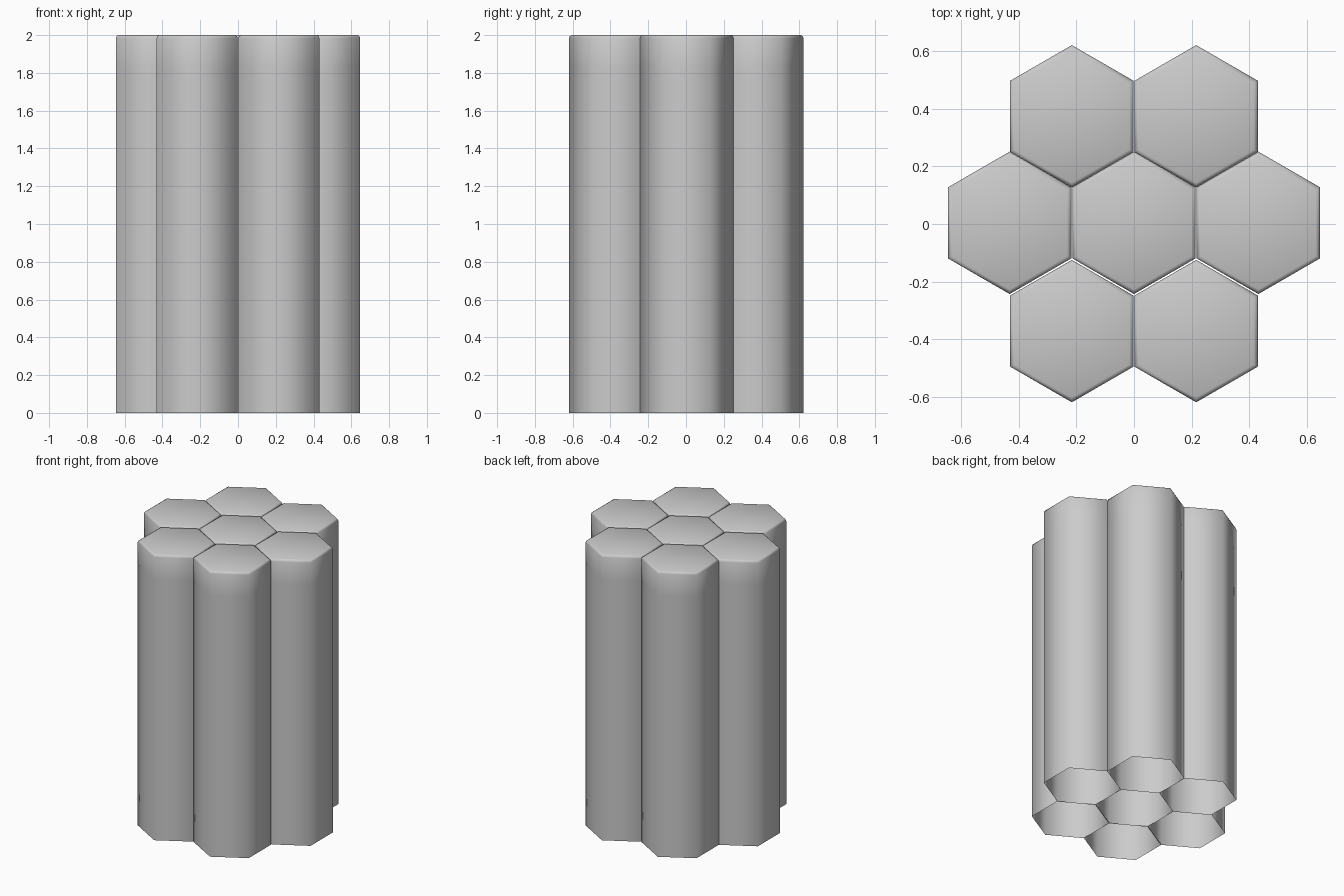
import bpy, bmesh
from math import sin, cos, pi

if "Cube" in bpy.data.objects:
    bpy.data.objects.remove(bpy.data.objects["Cube"])

R, H = 0.2475, 2.0
PITCH = 0.4325
# (radius, height) rings: open foot, support loop, softened top rim
RINGS = [(R, 0), (R, H - 0.17), (R, H - 0.016), (R - 0.005, H - 0.005), (R - 0.016, H)]


def hex_column(name, x, y):
    bm = bmesh.new()
    loops = []
    for r, z in RINGS:
        loops.append([bm.verts.new((r * cos(pi / 6 + k * pi / 3),
                                    r * sin(pi / 6 + k * pi / 3), z)) for k in range(6)])
    for a, b in zip(loops, loops[1:]):
        for k in range(6):
            j = (k + 1) % 6
            bm.faces.new((a[k], a[j], b[j], b[k]))
    bm.faces.new(loops[-1])  # top cap; the foot stays open
    for f in bm.faces:
        f.smooth = True
    mesh = bpy.data.meshes.new(name)
    bm.to_mesh(mesh)
    bm.free()
    ob = bpy.data.objects.new(name, mesh)
    ob.location = (x, y, 0)
    bpy.context.collection.objects.link(ob)


# Honeycomb cluster: rows of two, three and two columns
for row, y, xs in (("front", -0.3725, (-0.5, 0.5)),
                   ("middle", 0.004, (-1, 0, 1)),
                   ("back", 0.3745, (-0.5, 0.5))):
    for i, x in enumerate(xs):
        hex_column(f"{row}_column_{i + 1}", x * PITCH, y)
